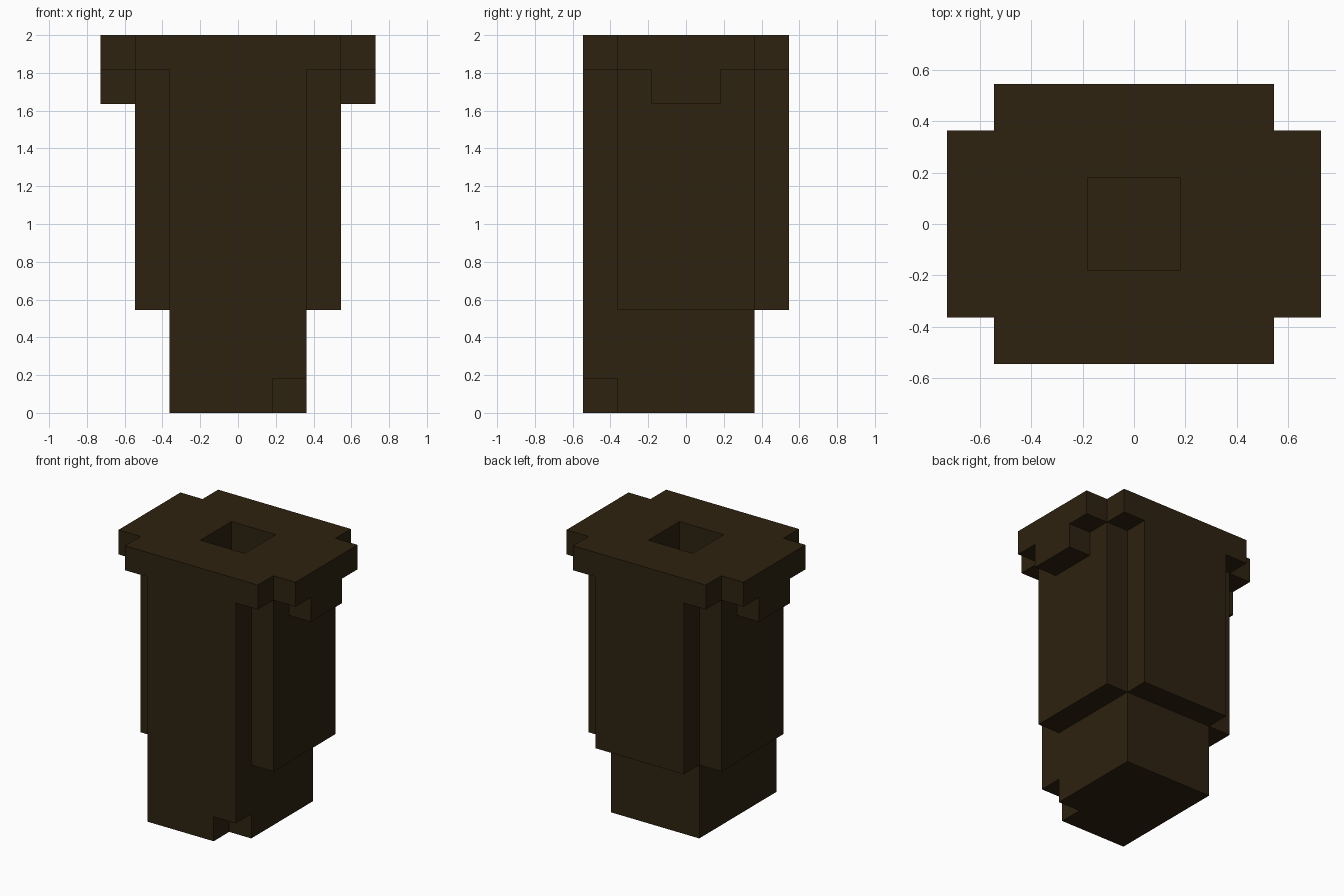
import bpy

if "Cube" in bpy.data.objects:
    bpy.data.objects.remove(bpy.data.objects["Cube"])

U = 2 / 11  # one block unit

wood = bpy.data.materials.new("dark brown")
wood.diffuse_color = (0.027, 0.016, 0.005, 1)
wood.use_nodes = True
wood.node_tree.nodes["Principled BSDF"].inputs["Base Color"].default_value = wood.diffuse_color


def block(name, x0, x1, y0, y1, z0, z1):
    """Box between the given limits, measured in block units."""
    bpy.ops.mesh.primitive_cube_add(size=1)
    ob = bpy.context.object
    ob.name = name
    for v in ob.data.vertices:
        v.co.x = (x1 if v.co.x > 0 else x0) * U
        v.co.y = (y1 if v.co.y > 0 else y0) * U
        v.co.z = (z1 if v.co.z > 0 else z0) * U
    ob.data.materials.append(wood)
    return ob


def combine(base, other, operation):
    """Boolean another block into the base, then discard it."""
    mod = base.modifiers.new(operation.lower(), 'BOOLEAN')
    mod.operation = operation
    mod.solver = 'EXACT'
    mod.object = other
    bpy.context.view_layer.objects.active = base
    bpy.ops.object.modifier_apply(modifier=mod.name)
    bpy.data.objects.remove(other)


# Central shaft, with the long front panel and shorter back panel
body = block("stepped_body", -2, 2, -2, 2, 0, 11)
combine(body, block("front_panel", -2, 2, -3, 1, 0, 10.5), 'UNION')
combine(body, block("back_panel", -2, 2, -1, 3, 3, 10.5), 'UNION')

# Side panels
combine(body, block("side_panels", -3, 3, -2, 2, 3, 10.5), 'UNION')

# Cross-shaped rim and the small brackets beneath its ends
combine(body, block("rim_middle", -3, 3, -3, 3, 10, 11), 'UNION')
combine(body, block("rim_ends", -4, 4, -2, 2, 10, 11), 'UNION')
combine(body, block("brackets", -4, 4, -1, 1, 9, 10.5), 'UNION')

# Square socket in the top and the chipped lower front corner
combine(body, block("socket_cutter", -1, 1, -1, 1, 7, 12), 'DIFFERENCE')
combine(body, block("corner_cutter", 1, 3, -4, -2, -1, 1), 'DIFFERENCE')
